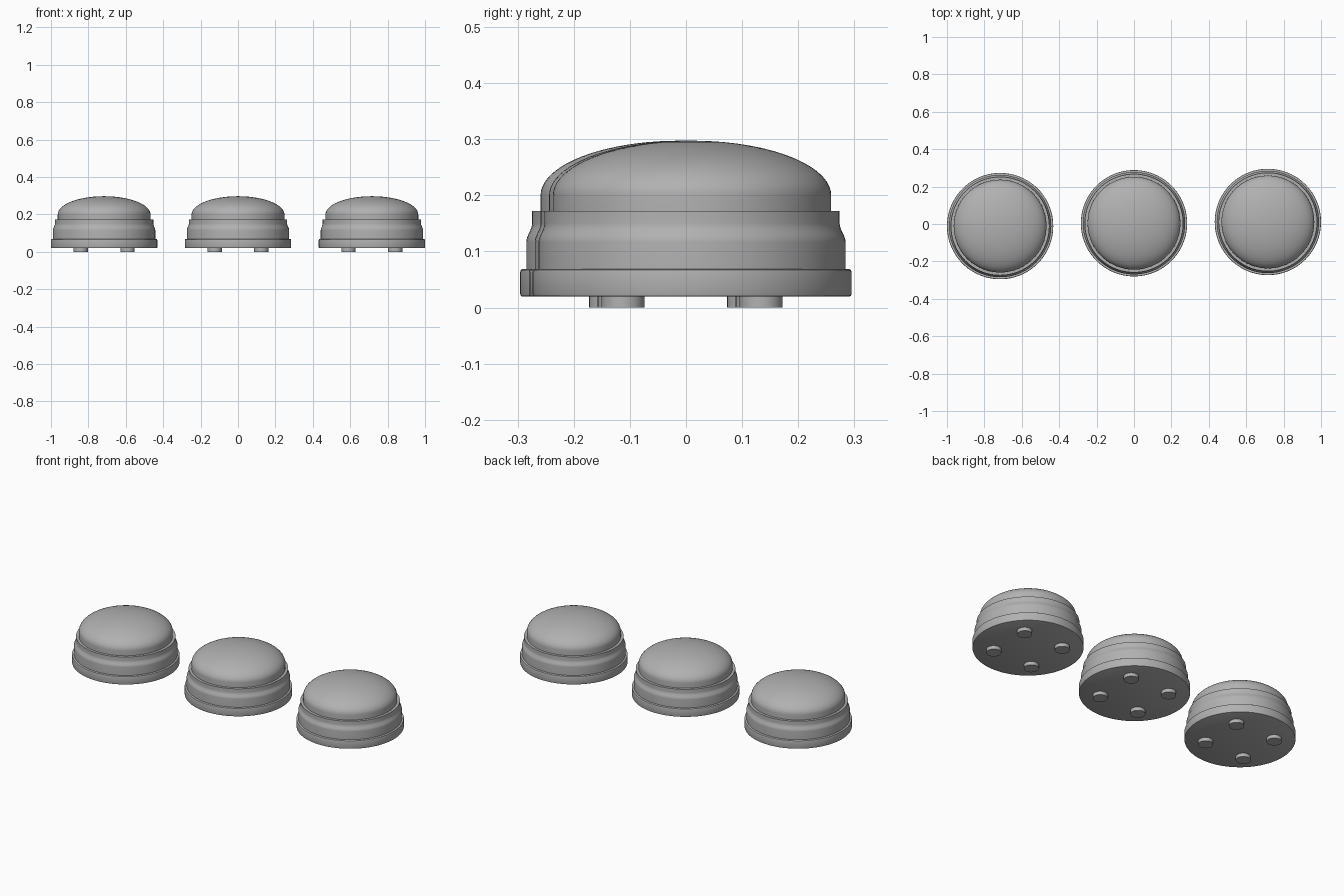
import bpy, bmesh
from math import sin, cos, pi, radians

if "Cube" in bpy.data.objects:
    bpy.data.objects.remove(bpy.data.objects["Cube"])

# Dark grey plastic
plastic = bpy.data.materials.new("dark_grey")
plastic.diffuse_color = (0.44, 0.44, 0.44, 1)
plastic.use_nodes = True
plastic.node_tree.nodes["Principled BSDF"].inputs["Base Color"].default_value = plastic.diffuse_color


def lathe(name, profile, center, steps=96):
    """Revolve a (radius, z) profile into a smooth solid; zero radius makes a pole."""
    bm = bmesh.new()
    rings = []
    for r, z in profile:
        if r < 1e-6:
            rings.append([bm.verts.new((0, 0, z))])
        else:
            rings.append([bm.verts.new((r * cos(2 * pi * i / steps), r * sin(2 * pi * i / steps), z))
                          for i in range(steps)])
    for a, b in zip(rings, rings[1:]):
        for i in range(steps):
            j = (i + 1) % steps
            if len(a) == 1:
                bm.faces.new((a[0], b[j], b[i]))
            elif len(b) == 1:
                bm.faces.new((a[i], a[j], b[0]))
            else:
                bm.faces.new((a[i], a[j], b[j], b[i]))
    bmesh.ops.recalc_face_normals(bm, faces=bm.faces)
    mesh = bpy.data.meshes.new(name)
    bm.to_mesh(mesh)
    bm.free()
    mesh.materials.append(plastic)
    obj = bpy.data.objects.new(name, mesh)
    bpy.context.collection.objects.link(obj)
    obj.location = center
    bpy.ops.object.select_all(action='DESELECT')
    obj.select_set(True)
    bpy.context.view_layer.objects.active = obj
    bpy.ops.object.shade_smooth_by_angle(angle=radians(30))
    return obj


# Base plate with softened rims
base = [(0, 0.020), (0.281, 0.020), (0.2832, 0.021), (0.2842, 0.024),
        (0.2842, 0.063), (0.2832, 0.067), (0.280, 0.069), (0, 0.069)]

# Housing: lower band that sweeps in to a narrower collar
housing = [(0, 0.066), (0.2735, 0.066), (0.2735, 0.117)]
for k in range(1, 9):
    t = k / 8
    housing.append((0.2735 - 0.0105 * (3 * t * t - 2 * t ** 3), 0.117 + 0.033 * t))
housing += [(0.263, 0.172), (0, 0.172)]

# Push cap: short cylinder with an elliptical dome
cap = [(0, 0.165), (0.248, 0.165), (0.248, 0.200)]
cap += [(0.248 * cos(k * pi / 40), 0.200 + 0.0975 * sin(k * pi / 40)) for k in range(1, 20)]
cap.append((0, 0.2975))

foot = [(0, 0), (0.0385, 0), (0.0385, 0.024), (0, 0.024)]

for side, x, y in (("left", -0.7158, -0.0112), ("middle", 0, 0.004), ("right", 0.7158, 0.0108)):
    lathe(side + "_base", base, (x, y, 0))
    lathe(side + "_housing", housing, (x, y, 0))
    lathe(side + "_cap", cap, (x, y, 0))
    # Four feet on the diagonals
    for sx in (-1, 1):
        for sy in (-1, 1):
            lathe(side + "_foot", foot, (x + sx * 0.125, y + sy * 0.123, 0), 32)
